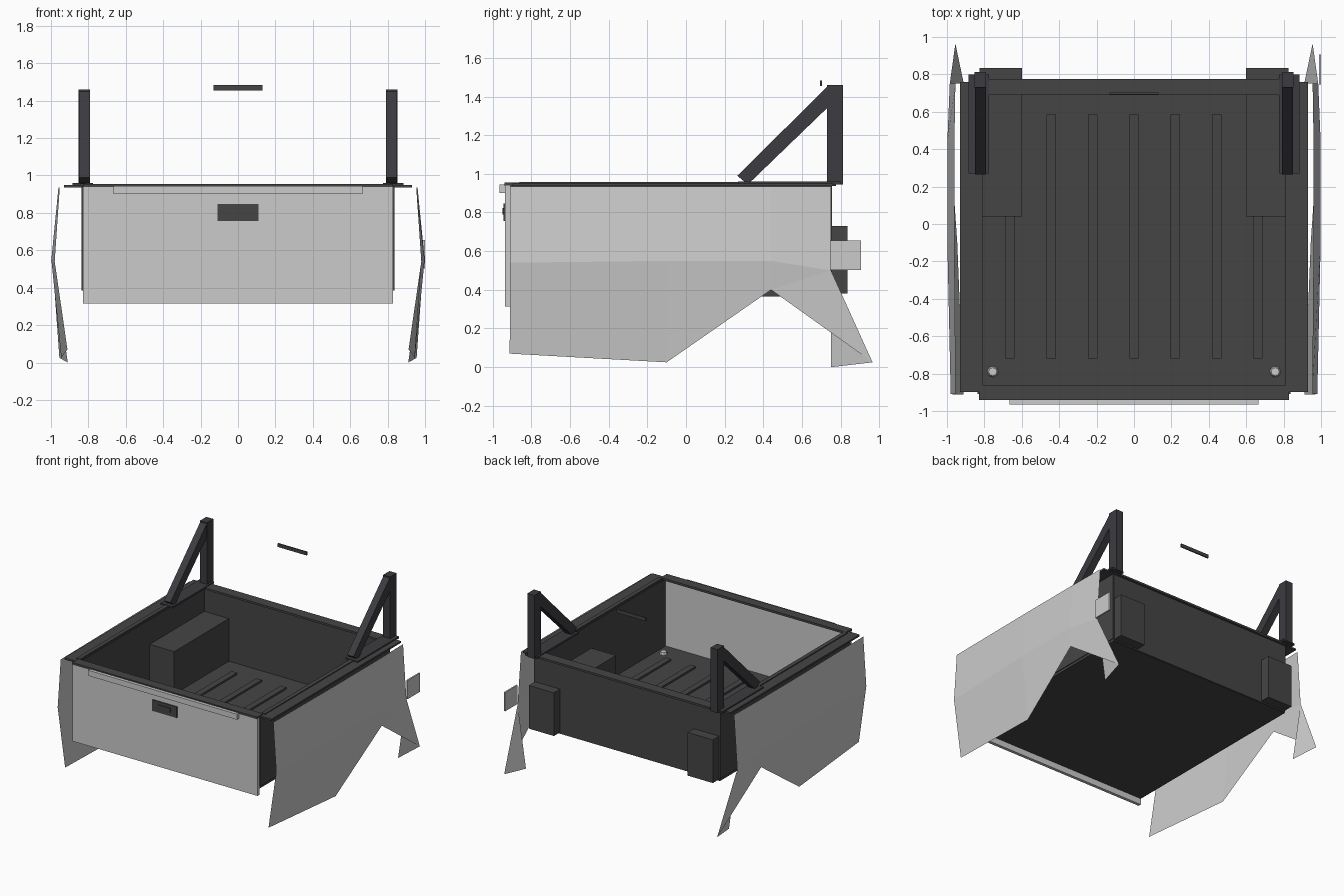
import bpy, bmesh, math
from mathutils import Matrix

if "Cube" in bpy.data.objects:
    bpy.data.objects.remove(bpy.data.objects["Cube"])


def material(name, color):
    m = bpy.data.materials.new(name)
    m.diffuse_color = (*color, 1)
    m.use_nodes = True
    m.node_tree.nodes["Principled BSDF"].inputs["Base Color"].default_value = m.diffuse_color
    return m


DARK = material("dark_liner", (0.06, 0.06, 0.06))
BLACK = material("black_bar", (0.045, 0.045, 0.052))


def finish(name, bm, mat=None):
    me = bpy.data.meshes.new(name)
    bm.to_mesh(me)
    bm.free()
    ob = bpy.data.objects.new(name, me)
    bpy.context.collection.objects.link(ob)
    if mat:
        me.materials.append(mat)
    return ob


def box(name, x, y, z, mat=None):
    """Box from (min, max) ranges."""
    bm = bmesh.new()
    size = [b - a for a, b in (x, y, z)]
    mid = [(a + b) / 2 for a, b in (x, y, z)]
    bmesh.ops.create_cube(bm, size=1, matrix=Matrix.Translation(mid) @ Matrix.Diagonal((*size, 1)))
    return finish(name, bm, mat)


def pair(name, x, y, z, mat=None):
    box(name + "_right", x, y, z, mat)
    box(name + "_left", (-x[1], -x[0]), y, z, mat)


def prism(name, x, profile, mat=None):
    """Extrude a (y, z) profile between two x values."""
    bm = bmesh.new()
    f = bm.faces.new([bm.verts.new((x[0], y, z)) for y, z in profile])
    r = bmesh.ops.extrude_face_region(bm, geom=[f])
    vs = [g for g in r["geom"] if isinstance(g, bmesh.types.BMVert)]
    bmesh.ops.translate(bm, verts=vs, vec=(x[1] - x[0], 0, 0))
    bmesh.ops.recalc_face_normals(bm, faces=bm.faces[:])
    return finish(name, bm, mat)


# Bed liner: floor, walls, wheel boxes
box("bed_floor", (-0.83, 0.83), (-0.91, 0.75), (0.365, 0.385), DARK)
pair("bed_side_wall", (0.82, 0.836), (-0.91, 0.755), (0.385, 0.94), DARK)
box("bed_front_wall", (-0.83, 0.83), (0.74, 0.756), (0.37, 0.94), DARK)
pair("wheel_box", (0.60, 0.825), (0.04, 0.835), (0.38, 0.73), DARK)

# Floor ribs
for i in range(-3, 4):
    x = i * 0.221
    back = 0.04 if abs(i) == 3 else 0.585
    box("floor_rib", (x - 0.025, x + 0.025), (-0.72, back), (0.383, 0.40), DARK)

# Top rails
pair("side_rail", (0.81, 0.93), (-0.897, 0.76), (0.936, 0.95), DARK)
pair("rail_trim", (0.812, 0.845), (-0.86, 0.76), (0.945, 0.957), DARK)
box("front_rail", (-0.83, 0.83), (0.69, 0.775), (0.936, 0.952), DARK)

# Tailgate with cap, lip and handle
box("tailgate", (-0.83, 0.83), (-0.935, -0.91), (0.315, 0.94))
box("tailgate_cap", (-0.83, 0.83), (-0.94, -0.862), (0.938, 0.955), DARK)
box("tailgate_lip", (-0.665, 0.665), (-0.965, -0.93), (0.90, 0.945))
box("handle_plate", (-0.11, 0.11), (-0.943, -0.93), (0.757, 0.847), DARK)
box("handle_grip", (-0.055, 0.055), (-0.949, -0.94), (0.79, 0.822), DARK)

# Bar supports: base, post and diagonal brace
pair("bar_base", (0.775, 0.885), (0.27, 0.80), (0.945, 0.96), BLACK)
pair("bar_post", (0.79, 0.853), (0.73, 0.812), (0.945, 1.46), BLACK)
for s, side in ((1, "right"), (-1, "left")):
    prism("bar_brace_" + side, (s * 0.792, s * 0.85),
          [(0.265, 0.99), (0.32, 0.945), (0.74, 1.35), (0.74, 1.46)], BLACK)

# High light strip
box("light_strip", (-0.13, 0.13), (0.693, 0.703), (1.455, 1.483), DARK)

# Tie-down rings
for x in (-0.755, 0.755):
    bm = bmesh.new()
    bmesh.ops.create_cone(bm, cap_ends=True, segments=8, radius1=0.03, radius2=0.022, depth=0.02,
                          matrix=Matrix.Translation((x, -0.79, 0.395)))
    finish("tie_down", bm)

# Folded sheet side panels with wheel arch and pointed tail
PANEL = [
    (0.953, -0.91, 0.935), (0.96, -0.1, 0.935), (0.96, 0.44, 0.935), (0.955, 0.75, 0.935),
    (0.98, -0.91, 0.54), (0.998, -0.1, 0.55), (0.998, 0.44, 0.55), (0.985, 0.75, 0.50),
    (0.912, -0.912, 0.07), (0.945, -0.1, 0.025), (0.982, 0.44, 0.40), (0.955, 0.965, 0.025),
    (0.91, 0.75, 0.0),
]
FACES = [(0, 4, 5, 1), (1, 5, 6, 2), (2, 6, 7, 3), (4, 8, 9, 5), (5, 9, 10, 6),
         (6, 10, 7), (10, 11, 7), (7, 11, 12)]
for s, side in ((1, "right"), (-1, "left")):
    bm = bmesh.new()
    vs = [bm.verts.new((s * x, y, z)) for x, y, z in PANEL]
    for f in FACES:
        bm.faces.new([vs[i] for i in (f if s > 0 else f[::-1])])
    finish("side_panel_" + side, bm)

# Filler door on the right side
box("filler_door", (0.988, 1.0), (0.745, 0.905), (0.503, 0.655))
